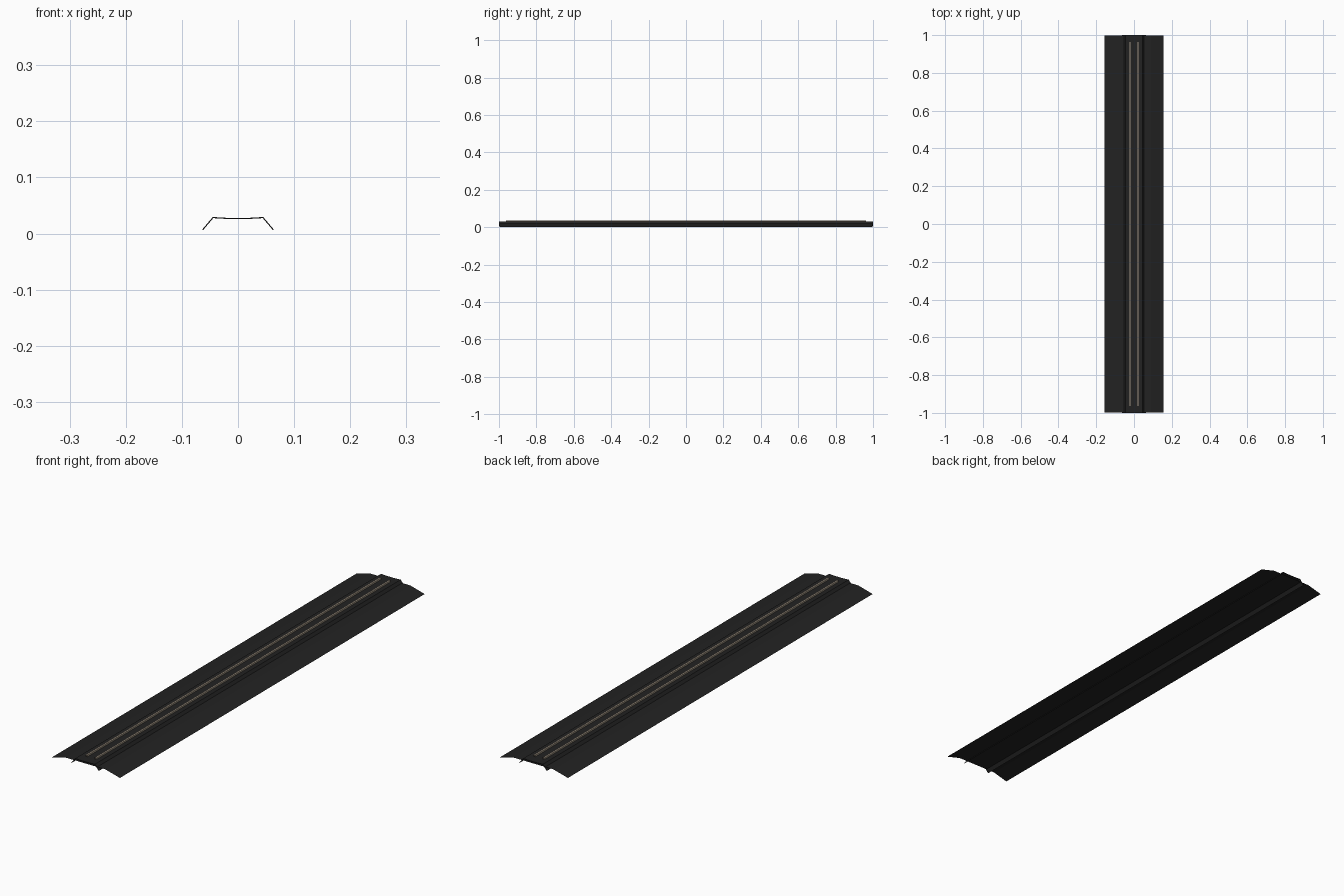
import bpy, bmesh

if "Cube" in bpy.data.objects:
    bpy.data.objects.remove(bpy.data.objects["Cube"])


def material(name, rgb):
    m = bpy.data.materials.new(name)
    m.diffuse_color = (*rgb, 1)
    m.use_nodes = True
    m.node_tree.nodes["Principled BSDF"].inputs["Base Color"].default_value = m.diffuse_color
    return m


black = material("dark_ballast", (0.016, 0.016, 0.016))
steel = material("rail_beige", (0.37, 0.31, 0.24))


def strip(name, profile, half_len, mat, thickness=0.0):
    """Extrude an open x-z profile along y, optionally as a solid shell."""
    bm = bmesh.new()
    a = [bm.verts.new((x, -half_len, z)) for x, z in profile]
    b = [bm.verts.new((x, half_len, z)) for x, z in profile]
    for i in range(len(profile) - 1):
        bm.faces.new((a[i], a[i + 1], b[i + 1], b[i]))
    me = bpy.data.meshes.new(name)
    bm.to_mesh(me)
    bm.free()
    me.materials.append(mat)
    ob = bpy.data.objects.new(name, me)
    bpy.context.collection.objects.link(ob)
    if thickness:
        s = ob.modifiers.new("shell", "SOLIDIFY")
        s.thickness = thickness
        s.offset = -1
        s.use_even_offset = True
    return ob


# wide sloping ground sheet
strip("ground_bed", [(-0.157, 0.001), (-0.091, 0.019), (0.091, 0.019), (0.157, 0.001)], 0.997, black)

# narrow raised track bed, its edges pass below the ground sheet
strip("track_bed", [(-0.064, 0.007), (-0.045, 0.0295), (-0.02, 0.028),
                    (0.02, 0.028), (0.045, 0.0295), (0.064, 0.007)], 1.0, black, 0.002)

# two thin rails, open at the ends
for side, x in (("left", -0.021), ("right", 0.021)):
    w = 0.0035
    strip(side + "_rail", [(x - w, 0.027), (x - w, 0.035), (x + w, 0.035), (x + w, 0.027)], 0.963, steel)
